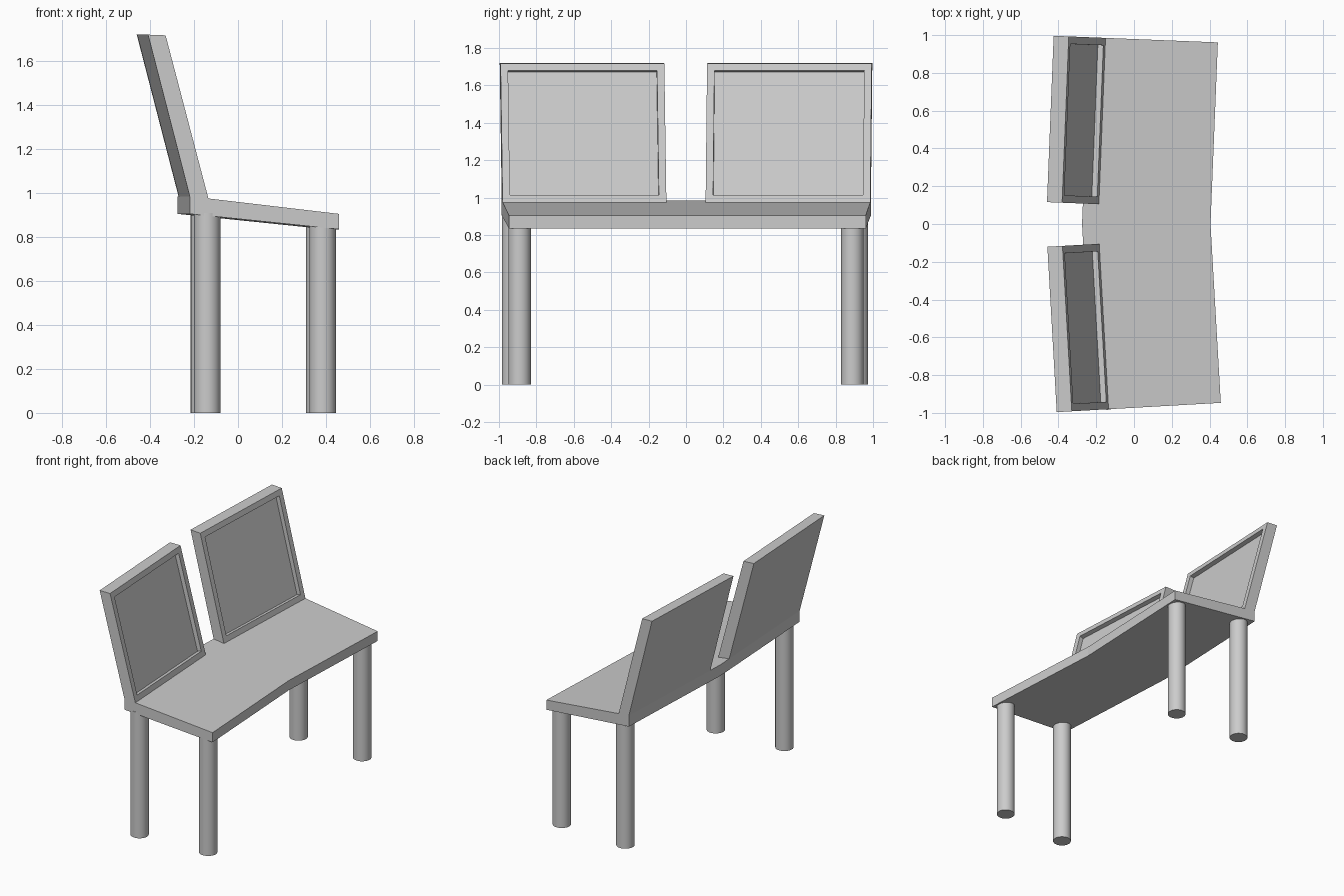
import bpy
import bmesh
from math import sin, cos
from mathutils import Vector

cube = bpy.data.objects.get("Cube")
if cube:
    bpy.data.objects.remove(cube)

# Single grey finish
GREY = (0.6, 0.6, 0.6, 1)
grey = bpy.data.materials.new("light_grey")
grey.use_nodes = True
grey.diffuse_color = GREY
grey.node_tree.nodes["Principled BSDF"].inputs["Base Color"].default_value = GREY

# Each half of the bench bends gently forward from the middle
BEND = {"right": (-1, 0.0565, 0.982), "left": (1, 0.04, 0.986)}
JOINT_X = -0.19


def place(side, u, v, z):
    """u runs forward from the seat joint, v runs outward along the bench."""
    s, a, _ = BEND[side]
    return Vector((JOINT_X + u * cos(a) + v * sin(a),
                   s * (v * cos(a) - u * sin(a)), z))


def finish(name, bm):
    bmesh.ops.recalc_face_normals(bm, faces=bm.faces)
    mesh = bpy.data.meshes.new(name)
    bm.to_mesh(mesh)
    bm.free()
    mesh.materials.append(grey)
    obj = bpy.data.objects.new(name, mesh)
    bpy.context.collection.objects.link(obj)
    return obj


def loft(sections):
    """Solid skinned through matching closed cross-sections."""
    bm = bmesh.new()
    rings = [[bm.verts.new(p) for p in sec] for sec in sections]
    n = len(rings[0])
    for a, b in zip(rings, rings[1:]):
        for i in range(n):
            j = (i + 1) % n
            bm.faces.new((a[i], a[j], b[j], b[i]))
    bm.faces.new(rings[0])
    bm.faces.new(rings[-1])
    bmesh.ops.recalc_face_normals(bm, faces=bm.faces)
    return bm


# Seat slab, tilted down to the front
seat_profile = [(0.595, 0.835), (0.595, 0.905), (0, 0.975),
                (-0.085, 0.985), (-0.085, 0.905)]
ends = {k: [place(k, u, BEND[k][2], z) for u, z in seat_profile] for k in BEND}
middle = [Vector((JOINT_X + u, 0, z)) for u, z in seat_profile]
finish("seat", loft([ends["right"], middle, ends["left"]]))

# Leaning backrests with a recessed front panel
back_profile = [(0, 0.975), (-0.195, 1.717), (-0.275, 1.72), (-0.085, 0.985)]
for side, (s, a, length) in BEND.items():
    bm = loft([[place(side, u, v, z) for u, z in back_profile]
               for v in (0.105, length)])
    front = max(bm.faces, key=lambda f: f.normal.x)
    inward = -front.normal.copy()
    bmesh.ops.inset_region(bm, faces=[front], thickness=0.056)
    bmesh.ops.inset_region(bm, faces=[front], thickness=0.0005)
    bmesh.ops.translate(bm, verts=front.verts[:], vec=inward * 0.03)
    finish(side + "_backrest", bm)

# Round legs
LEGS = {"right": [("front", 0.385, 0.89, 0.85), ("back", -0.14, 0.924, 0.91)],
        "left": [("front", 0.37, 0.89, 0.85), ("back", -0.155, 0.914, 0.91)]}
for side, legs in LEGS.items():
    for spot, x, y, top in legs:
        bpy.ops.mesh.primitive_cylinder_add(
            vertices=32, radius=0.06, depth=top,
            location=(x, BEND[side][0] * y, top / 2))
        leg = bpy.context.object
        leg.name = f"{side}_{spot}_leg"
        leg.data.materials.append(grey)
        bpy.ops.object.shade_smooth_by_angle()
